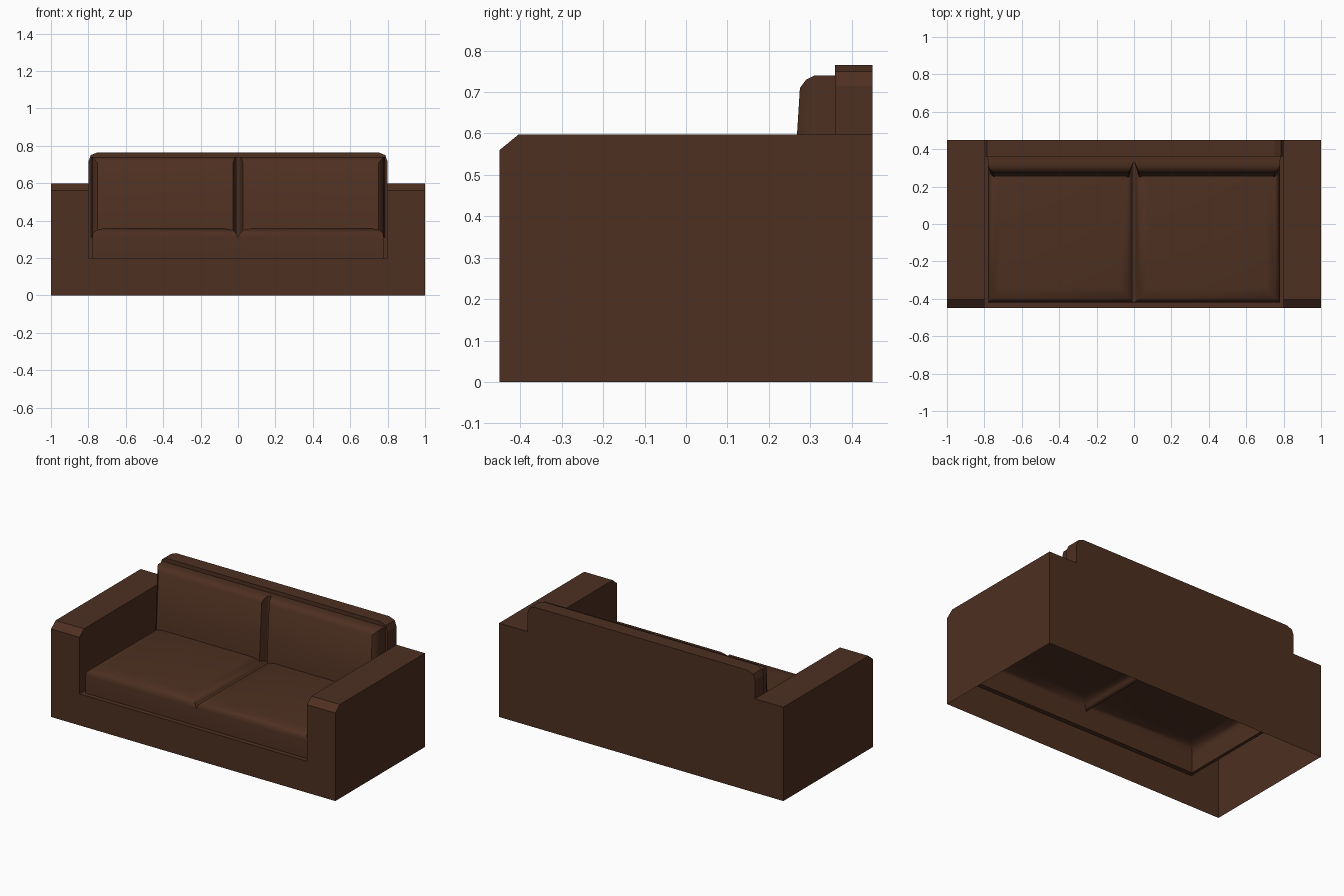
import bpy, bmesh, math

if "Cube" in bpy.data.objects:
    bpy.data.objects.remove(bpy.data.objects["Cube"])

leather = bpy.data.materials.new("brown_leather")
leather.diffuse_color = (0.075, 0.029, 0.015, 1)
leather.use_nodes = True
leather.node_tree.nodes["Principled BSDF"].inputs["Base Color"].default_value = leather.diffuse_color


def finish(bm, name, angle):
    """Weld, orient, mirror across x = 0 and shade."""
    bmesh.ops.remove_doubles(bm, verts=bm.verts[:], dist=1e-4)
    bmesh.ops.recalc_face_normals(bm, faces=bm.faces[:])
    mesh = bpy.data.meshes.new(name)
    bm.to_mesh(mesh)
    bm.free()
    ob = bpy.data.objects.new(name, mesh)
    bpy.context.collection.objects.link(ob)
    mesh.materials.append(leather)
    bpy.ops.object.select_all(action='DESELECT')
    ob.select_set(True)
    bpy.context.view_layer.objects.active = ob
    bpy.ops.object.shade_smooth_by_angle(angle=math.radians(angle))
    mod = ob.modifiers.new("Mirror", 'MIRROR')
    mod.merge_threshold = 0.0005
    return ob


def face(bm, pts):
    bm.faces.new([bm.verts.new(p) for p in pts])


def strip(bm, a, b):
    """Quads between two matching point rows."""
    for i in range(len(a) - 1):
        face(bm, [a[i], a[i + 1], b[i + 1], b[i]])


def loft(bm, rings, skip=()):
    """Skin closed four-sided rings and cap the last one."""
    for k in range(len(rings) - 1):
        for i in range(4):
            if (k, i) not in skip:
                j = (i + 1) % 4
                face(bm, [rings[k][i], rings[k][j], rings[k + 1][j], rings[k + 1][i]])
    face(bm, rings[-1])


# Frame: one open-bottomed shell of arms, front rail and back (right half)
bm = bmesh.new()
top = 0.597
side = [(-.45, 0), (-.45, .2), (-.45, .56), (-.405, top), (.36, top), (.45, top), (.45, 0)]
strip(bm, [(.8, y, z) for y, z in side], [(1, y, z) for y, z in side])
face(bm, [(1, y, z) for y, z in side])                                   # outer arm wall
face(bm, [(.8, y, z) for y, z in side[1:5]] + [(.8, .36, .2)])           # inner arm wall
face(bm, [(0, -.45, 0), (.8, -.45, 0), (.8, -.45, .2), (0, -.45, .2)])   # front rail
crest = [(.8, top), (.8, .715), (.787, .75), (.75, .765), (0, .765)]
strip(bm, [(x, .36, z) for x, z in crest], [(x, .45, z) for x, z in crest])
face(bm, [(0, .45, 0), (.8, .45, 0)] + [(x, .45, z) for x, z in crest])
face(bm, [(0, .36, .2), (.8, .36, .2)] + [(x, .36, z) for x, z in crest])
# ledge around the seat
strip(bm, [(0, -.45, .2), (.8, -.45, .2), (.8, .36, .2), (0, .36, .2)],
      [(0, -.42, .2), (.78, -.42, .2), (.78, .34, .2), (0, .34, .2)])
finish(bm, "sofa_frame", 15)

# Seat cushions: open below, dipping to a seam in the middle
bm = bmesh.new()
seat = [(0, .78, -.42, .34, .2), (0, .78, -.42, .34, .31), (.01, .775, -.415, .335, .332),
        (.03, .755, -.395, .315, .35), (.08, .71, -.34, .262, .36)]
loft(bm, [[(a, c, z), (b, c, z), (b, d, z), (a, d, z)] for a, b, c, d, z in seat], skip={(0, 3)})
finish(bm, "seat_cushions", 50)

# Back cushions: slightly leaning, with a groove between the pair
bm = bmesh.new()
back = [(0, .785, .31, .74, .36, .36), (0, .78, .31, .74, .335, .335),
        (.012, .78, .31, .74, .31, .30), (.02, .77, .31, .73, .29, .27),
        (.026, .752, .31, .71, .275, .25)]
loft(bm, [[(a, yb, c), (b, yb, c), (b, yt, d), (a, yt, d)] for a, b, c, d, yt, yb in back],
     skip={(0, 3)})
finish(bm, "back_cushions", 40)
